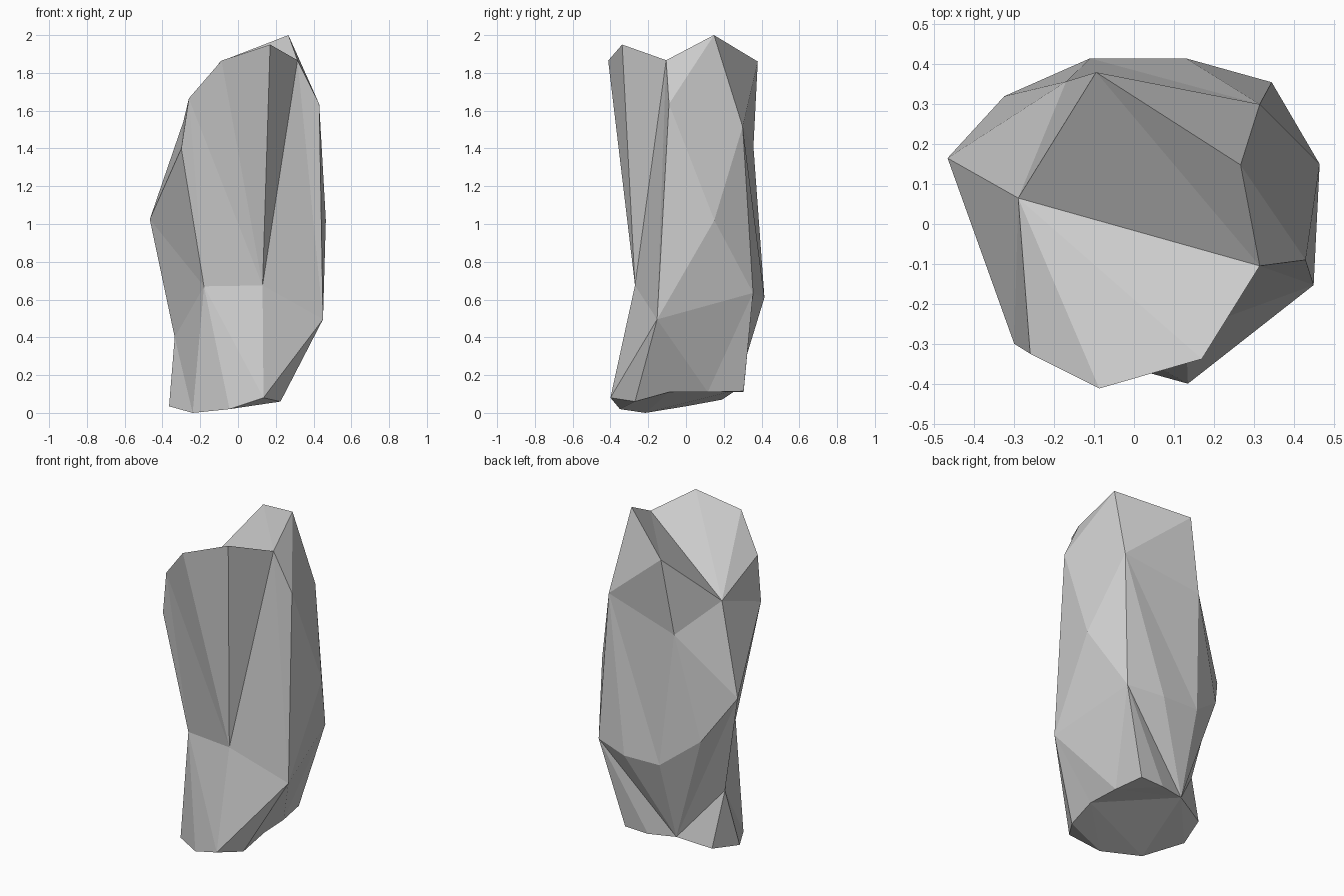
import bpy, bmesh

if "Cube" in bpy.data.objects:
    bpy.data.objects.remove(bpy.data.objects["Cube"])

# Rock pillar: outlines run left > front > right > back
base = [(-.365, 0, .035), (-.24, -.215, 0), (-.045, -.35, .02), (.135, -.4, .08),
        (.225, -.27, .06), (.24, -.09, .11), (.23, .115, .11), (.2, .305, .115),
        (.045, .305, .11), (-.12, .265, .12), (-.31, .19, .07)]
waist = [(-.335, .1, .4), (-.18, -.225, .67), (.13, -.27, .675), (.45, -.153, .495),
         (.345, .355, .635), (.13, .415, .61), (-.11, .415, .615), (-.325, .32, .78),
         (-.467, .165, 1.025)]
rim = [(-.3, -.3, 1.4), (-.26, -.325, 1.665), (-.087, -.412, 1.865), (.17, -.338, 1.95),
       (.315, -.105, 1.867), (.43, -.09, 1.635), (.465, .15, 1.02), (.315, .3, 1.515),
       (-.17, .357, 1.41), (-.29, .065, 1.54)]
tips = [(.267, .148, 2.0), (-.095, .38, 1.86)]

bm = bmesh.new()


def add_points(points):
    return [bm.verts.new(p) for p in points]


def stitch(lower, upper, steps):
    """Close the band between two loops; each step advances one of them."""
    i = j = 0
    for s in steps:
        a, b = lower[i % len(lower)], upper[j % len(upper)]
        if s == "l":
            i += 1
            bm.faces.new((a, lower[i % len(lower)], b))
        else:
            j += 1
            bm.faces.new((a, upper[j % len(upper)], b))


def fan(centre, points):
    for a, b in zip(points, points[1:]):
        bm.faces.new((centre, a, b))


base, waist, rim, tips = map(add_points, (base, waist, rim, tips))
peak, back_peak = tips

# Underside
bottom = bm.faces.new(base[::-1])

# Foot and trunk
stitch(base, waist, "lulluulllullluuuuull")
bm.faces.new((waist[8], waist[0], waist[1]))
stitch([waist[8]] + waist[1:8], rim, "luluuuluulullulluu")

# Broken top
fan(rim[9], rim[0:5] + [back_peak])
fan(peak, [back_peak, rim[4], rim[5], rim[7], back_peak])
fan(rim[7], [rim[5], rim[6]])
fan(back_peak, rim[7:10])

bmesh.ops.triangulate(bm, faces=[bottom])
bmesh.ops.recalc_face_normals(bm, faces=bm.faces)
mesh = bpy.data.meshes.new("rock_pillar")
bm.to_mesh(mesh)
bm.free()
rock = bpy.data.objects.new("rock_pillar", mesh)
bpy.context.collection.objects.link(rock)
